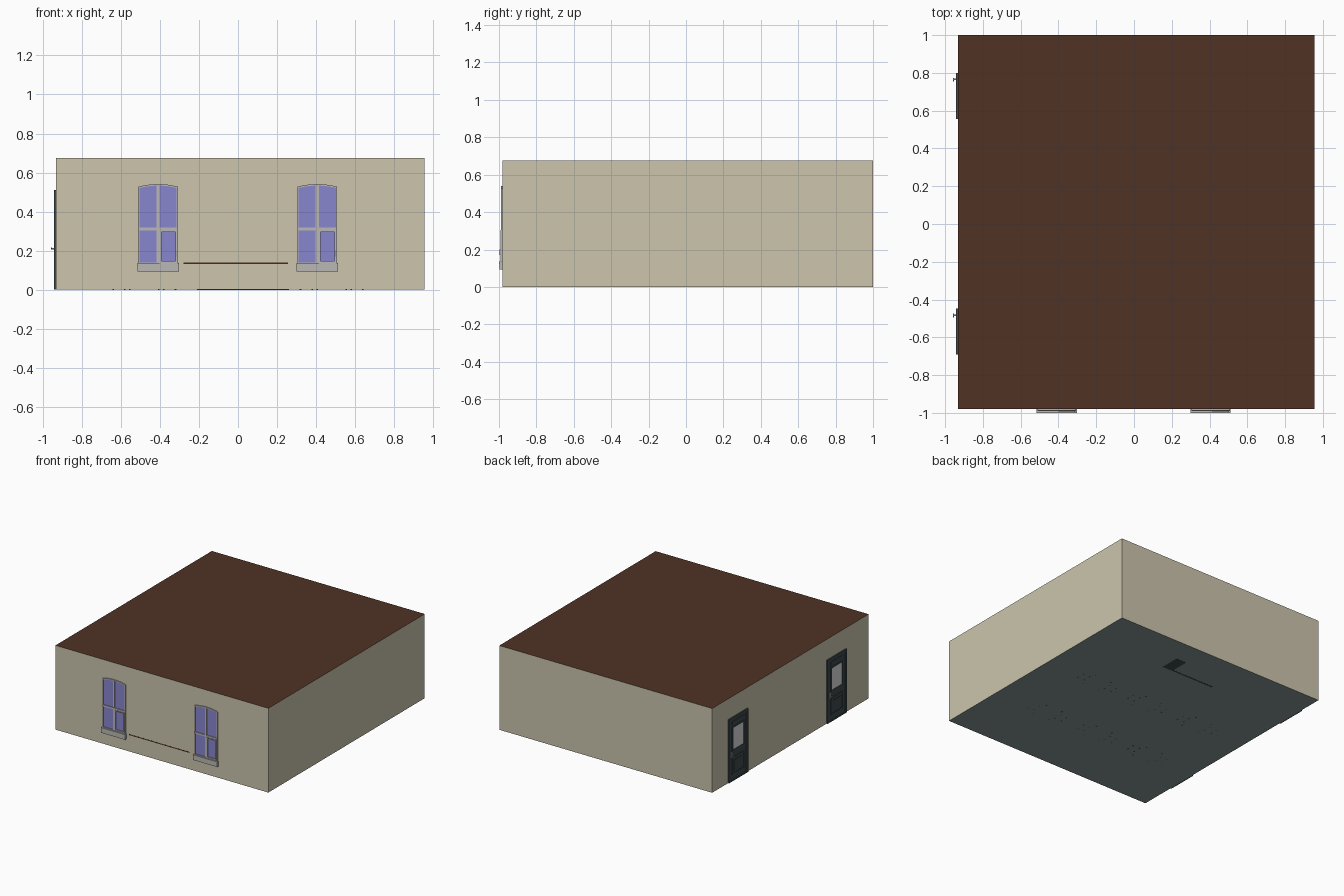
import bpy, bmesh, math
from mathutils import Vector

if "Cube" in bpy.data.objects:
    bpy.data.objects.remove(bpy.data.objects["Cube"])


def mat(name, r, g, b):
    m = bpy.data.materials.new(name)
    m.diffuse_color = [((c / 255 + 0.055) / 1.055) ** 2.4 for c in (r, g, b)] + [1]
    m.use_nodes = True
    m.node_tree.nodes["Principled BSDF"].inputs["Base Color"].default_value = m.diffuse_color
    return m


WALL = mat("cream wall", 204, 197, 173)
ROOF = mat("brown roof", 80, 50, 36)
FLOOR = mat("slate floor", 136, 153, 150)
GLASS = mat("violet glass", 136, 134, 206)
FRAME = mat("pale grey frame", 186, 184, 180)
DOOR = mat("dark slate door", 62, 74, 77)
PANE = mat("clear pane", 218, 218, 220)
METAL = mat("metal", 150, 150, 148)
WOOD = mat("dark wood", 70, 40, 28)

X0, X1, Y0, Y1, H = -0.932, 0.955, -0.98, 1.0, 0.675


def finish(name, bm, *mats):
    bmesh.ops.recalc_face_normals(bm, faces=bm.faces)
    me = bpy.data.meshes.new(name)
    bm.to_mesh(me)
    bm.free()
    ob = bpy.data.objects.new(name, me)
    bpy.context.collection.objects.link(ob)
    for m in mats:
        me.materials.append(m)
    return ob


def box(name, a, b, *mats):
    bm = bmesh.new()
    bmesh.ops.create_cube(bm, size=1)
    for v in bm.verts:
        v.co = Vector([(p + q) / 2 + c * (q - p) for p, q, c in zip(a, b, v.co)])
    return finish(name, bm, *mats)


def on_wall(side, u, w, d):
    """Wall coordinates: u along the wall, w up, d outwards."""
    return (u, Y0 - d, w) if side == "front" else (X0 - d, u, w)


def plate(name, side, pts, d, m):
    """Flat outline raised to depth d from the wall."""
    bm = bmesh.new()
    back = [bm.verts.new(on_wall(side, u, w, -0.004)) for u, w in pts]
    face = [bm.verts.new(on_wall(side, u, w, d)) for u, w in pts]
    bm.faces.new(back)
    bm.faces.new(face)
    for i in range(len(pts)):
        j = (i + 1) % len(pts)
        bm.faces.new((back[i], back[j], face[j], face[i]))
    return finish(name, bm, m)


def ring(name, side, outer, inner, d, m):
    """Raised frame between two matching outlines."""
    bm = bmesh.new()
    loops = [[bm.verts.new(on_wall(side, u, w, k)) for u, w in p]
             for p, k in ((outer, -0.004), (outer, d), (inner, d), (inner, -0.004))]
    n = len(outer)
    for k in range(4):
        a, b = loops[k], loops[(k + 1) % 4]
        for i in range(n):
            j = (i + 1) % n
            bm.faces.new((a[i], a[j], b[j], b[i]))
    return finish(name, bm, m)


def rect(u0, u1, w0, w1):
    return [(u0, w0), (u1, w0), (u1, w1), (u0, w1)]


def arch(u0, u1, w0, w1, rise, n=10):
    pts = [(u0, w0), (u1, w0)]
    for i in range(n + 1):
        t = i / n
        pts.append((u1 + (u0 - u1) * t, w1 + rise * 4 * t * (1 - t)))
    return pts


# Building shell: roof, walls and floor coloured by face direction
shell = box("building", (X0, Y0, 0), (X1, Y1, H), WALL, ROOF, FLOOR)
for p in shell.data.polygons:
    p.material_index = 1 if p.normal.z > 0.5 else 2 if p.normal.z < -0.5 else 0

# Front windows with arched heads, an opening sash and a sill
for cx in (-0.409, 0.406):
    l, r = cx - 0.102, cx + 0.102
    plate("window_glass", "front", arch(l + .003, r - .003, .132, .525, .013), .003, GLASS)
    ring("window_frame", "front", arch(l, r, .13, .527, .014),
         arch(l + .007, r - .007, .14, .521, .012), .008, FRAME)
    plate("window_mullion", "front", rect(cx - .008, cx + .008, .135, .534), .008, FRAME)
    plate("window_transom", "front", rect(l, r, .304, .318), .009, FRAME)
    ring("window_sash", "front", rect(cx + .008, r - .004, .138, .304),
         rect(cx + .017, r - .013, .148, .296), .013, FRAME)
    plate("window_handle", "front", rect(r - .011, r - .007, .17, .20), .016, METAL)
    plate("window_sill", "front", rect(l - .004, r + .004, .092, .122), .016, FRAME)
    plate("window_sill_top", "front", rect(l - .004, r + .004, .122, .136), .02, FRAME)

# Left wall doors: leaf, casing, glazed panel, lower panel, head panel and handle
for cy in (0.678, -0.57):
    a, b = cy - 0.122, cy + 0.122
    plate("door_leaf", "left", rect(a, b, 0.001, .505), .005, DOOR)
    ring("door_casing", "left", rect(a, b, 0.001, .51),
         rect(a + .02, b - .02, .012, .492), .010, DOOR)
    plate("door_pane", "left", rect(cy - .066, cy + .066, .25, .425), .007, PANE)
    ring("door_pane_trim", "left", rect(cy - .078, cy + .078, .238, .437),
         rect(cy - .066, cy + .066, .25, .425), .010, DOOR)
    ring("door_lower_trim", "left", rect(cy - .078, cy + .078, .05, .19),
         rect(cy - .066, cy + .066, .062, .178), .009, DOOR)
    plate("door_lower_panel", "left", rect(cy - .05, cy + .05, .078, .162), .008, DOOR)
    plate("door_head_panel", "left", rect(cy - .078, cy + .078, .452, .478), .009, DOOR)
    h = cy + 0.088
    plate("door_handle_plate", "left", rect(h - .008, h + .008, .19, .235), .010, METAL)
    plate("door_handle_stem", "left", rect(h - .004, h + .004, .206, .214), .026, METAL)
    box("door_lever", (X0 - .026, h - .012, .205), (X0 - .020, h + .008, .215), METAL)

# Counter shelf whose edge shows in the front wall
box("window_shelf", (-.28, Y0 - .0006, .131), (.255, Y0 + .12, .139), WOOD)

# Service counter whose base shows through the floor
box("counter_end", (.17, .64, -.0006), (.26, .80, .2), DOOR)
box("counter_front", (-.21, .64, -.0006), (.17, .655, .2), DOOR)
box("counter_top", (-.22, .63, .2), (.27, .81, .212), WOOD)


# Tables and chairs; their feet show as dots under the floor
def furniture(name, x, y, half, top, thick):
    box(name + "_top", (x - half, y - half, top), (x + half, y + half, top + thick), WOOD)
    k, s = half - .01, .004
    for sx in (-k, k):
        for sy in (-k, k):
            box(name + "_leg", (x + sx - s, y + sy - s, -.0006),
                (x + sx + s, y + sy + s, top), DOOR)


for tx in (-.48, 0, .48):
    for ty in (-.42, .15):
        furniture("table", tx, ty, .085, .16, .01)
        for side in (-1, 1):
            cx = tx + side * .13
            furniture("chair", cx, ty, .04, .09, .008)
            box("chair_back", (cx + side * .032 - .004, ty - .04, .098),
                (cx + side * .032 + .004, ty + .04, .19), WOOD)
